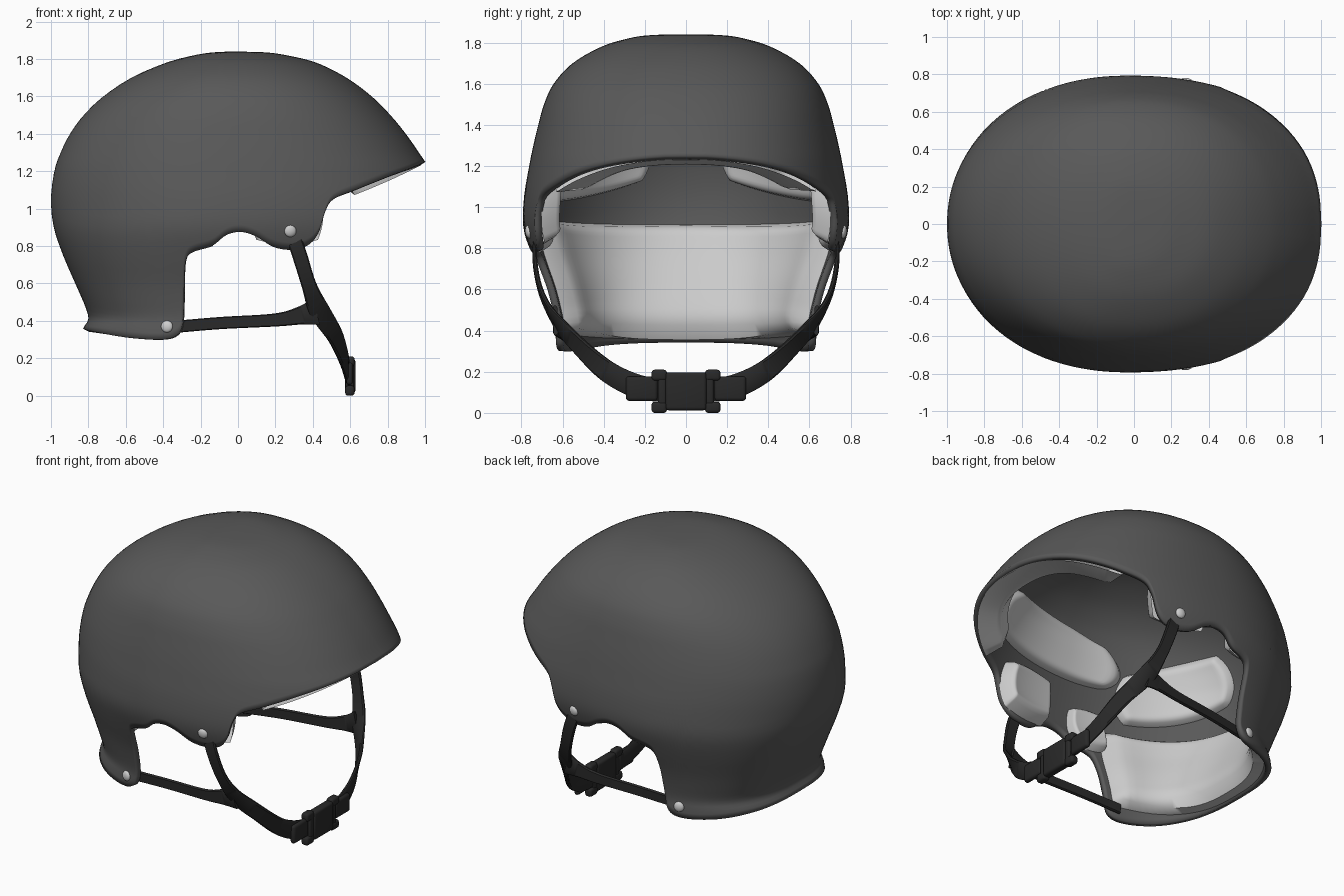
import bpy, bmesh, math
from mathutils import Vector

if "Cube" in bpy.data.objects:
    bpy.data.objects.remove(bpy.data.objects["Cube"])

XC, NF = -0.03, 2.22


def mat(name, v):
    m = bpy.data.materials.new(name)
    m.diffuse_color = (v, v, v, 1)
    m.use_nodes = True
    m.node_tree.nodes["Principled BSDF"].inputs["Base Color"].default_value = m.diffuse_color
    return m


SHELL, PAD, STRAP, METAL = mat("shell_grey", 0.1), mat("pad_grey", 0.6), mat("strap_black", 0.022), mat("rivet_grey", 0.62)


def finish(name, bm, material, angle=40):
    me = bpy.data.meshes.new(name)
    bm.to_mesh(me)
    bm.free()
    me.materials.append(material)
    ob = bpy.data.objects.new(name, me)
    bpy.context.collection.objects.link(ob)
    bpy.ops.object.select_all(action='DESELECT')
    ob.select_set(True)
    bpy.context.view_layer.objects.active = ob
    bpy.ops.object.shade_smooth_by_angle(angle=math.radians(angle))
    return ob


def spline(pts, t):
    """Catmull-Rom through tuples, t in 0..len-1"""
    i = max(0, min(int(t), len(pts) - 2))
    f = t - i
    p = [pts[max(0, min(i + k, len(pts) - 1))] for k in (-1, 0, 1, 2)]
    return [0.5 * (2 * b + (c - a) * f + (2 * a - 5 * b + 4 * c - d) * f * f + (3 * b - a - 3 * c + d) * f ** 3)
            for a, b, c, d in zip(*p)]


# Shell cross-sections, crown to neck: height, front x, back x, half width
RINGS = [(1.84, XC, XC, 0), (1.836, .14, -.13, .17), (1.82, .26, -.235, .28), (1.78, .42, -.385, .41),
         (1.70, .58, -.57, .55), (1.60, .715, -.72, .643), (1.50, .815, -.825, .69), (1.40, .897, -.898, .718),
         (1.30, .967, -.948, .742), (1.20, 1.03, -.982, .762), (1.05, 1.08, -1.0, .787), (.90, 1.08, -.985, .79),
         (.75, 1.05, -.935, .745), (.60, 1.0, -.87, .69), (.48, .95, -.818, .66), (.41, .92, -.80, .65),
         (.36, .90, -.827, .65), (.28, .90, -.84, .652)]


def exponent(c, z):
    """Superellipse power: front boxier than the back, neck boxier again"""
    return NF if c > 0 else 2.08 + 0.45 * max(0, min(1, (1.0 - z) / 0.5))


def surf(th, u):
    z, xf, xb, w = spline(RINGS, u)
    c, s = math.cos(th), math.sin(th)
    a = (xf - XC) if c > 0 else (XC - xb)
    k = 2 / exponent(c, z)
    return Vector((XC + math.copysign(abs(c) ** k, c) * a, math.copysign(abs(s) ** k, s) * w, z))


def u_at(z):
    lo, hi = 0.0, len(RINGS) - 1.0
    for _ in range(40):
        m = (lo + hi) / 2
        lo, hi = (m, hi) if spline(RINGS, m)[0] > z else (lo, m)
    return lo


def theta_at(x, z):
    _, xf, xb, _ = spline(RINGS, u_at(z))
    a = (xf - XC) if x > XC else (XC - xb)
    return math.acos(math.copysign(min(1, abs(x - XC) / a) ** (exponent(x - XC, z) / 2), x - XC))


def normal(th, u):
    e = 0.02
    n = (surf(th + e, u) - surf(th - e, u)).cross(surf(th, u - e) - surf(th, u + e)).normalized()
    return n if n.dot(surf(th, u) - Vector((0, 0, .9))) > 0 else -n


# Shell rim seen from the side: x, z, azimuth its mesh column reaches at the crown
RIM = [(.998, 1.25, 0), (.985, 1.243, 9), (.93, 1.22, 20), (.80, 1.17, 33), (.64, 1.105, 45), (.51, 1.05, 54),
       (.465, .98, 60), (.43, .87, 65), (.375, .805, 70), (.29, .78, 75), (.19, .795, 80), (.10, .85, 84),
       (.02, .875, 88), (-.06, .86, 92), (-.14, .80, 97), (-.235, .77, 103), (-.275, .735, 109), (-.287, .65, 115),
       (-.29, .50, 122), (-.30, .37, 128), (-.34, .315, 134), (-.43, .30, 141), (-.60, .312, 153),
       (-.75, .338, 166), (-.81, .352, 174), (-.827, .357, 180)]


def build_shell():
    rows, per = 44, 5
    half = []
    total = (len(RIM) - 1) * per
    for i in range(total + 1):
        x, z, top = spline(RIM, i / per)
        th = 0 if i == 0 else math.pi if i == total else theta_at(x, z)
        top, ur = math.radians(top), u_at(z)
        half.append([surf(top + (th - top) * (r / rows) ** 2, ur * r / rows) for r in range(1, rows + 1)])
    cols = half + [[Vector((p.x, -p.y, p.z)) for p in c] for c in half[-2:0:-1]]
    bm = bmesh.new()
    pole = bm.verts.new((XC, 0, 1.84))
    vs = [[bm.verts.new(p) for p in c] for c in cols]
    for k in range(len(vs)):
        a, b = vs[k], vs[(k + 1) % len(vs)]
        bm.faces.new((pole, a[0], b[0]))
        for r in range(rows - 1):
            bm.faces.new((a[r], a[r + 1], b[r + 1], b[r]))
    ob = finish("helmet_shell", bm, SHELL, 50)
    sol = ob.modifiers.new("thickness", 'SOLIDIFY')
    sol.thickness, sol.offset = 0.035, -1


build_shell()


def pad(name, th0, th1, z0, z1, thick, drop=0.0, rnd=0.5, slope=0.0, dip=0.0, edge=0.3, flat=1.0):
    """Puffy liner pad lying on the inside of the shell"""
    nu, nv = 36, 24
    bm = bmesh.new()
    grid = []
    for i in range(nu + 1):
        row = []
        for j in range(nv + 1):
            a, b = 2 * i / nu - 1, 2 * j / nv - 1
            e = min((1 - abs(a)) * nu / nv * 1.2, 1 - abs(b))
            p, q = a * math.sqrt(1 - rnd * b * b / 2), b * math.sqrt(1 - rnd * a * a / 2)
            th = math.radians((th0 + th1) / 2 + (th1 - th0) / 2 * p)
            z = (z0 + z1) / 2 + (z1 - z0) / 2 * q - drop * (1 - math.cos(th)) + slope * p
            z -= dip * (1 - p * p) * (q + 1) / 2
            u = u_at(z)
            f = min(1, e / edge)
            n = normal(th, u)
            n.z *= flat
            n.normalize()
            row.append(bm.verts.new(surf(th, u) - n * (0.03 + thick * math.sqrt(1 - (1 - f) ** 2))))
        grid.append(row)
    for i in range(nu):
        for j in range(nv):
            bm.faces.new((grid[i][j], grid[i][j + 1], grid[i + 1][j + 1], grid[i + 1][j]))
    finish(name, bm, PAD, 60)


# Liner pads
pad("brow_pad", -56, 56, 1.24, 1.37, 0.14, drop=0.385, rnd=0.05, edge=0.2, flat=0.4)
pad("neck_pad", 106, 254, 0.375, 0.96, 0.09, rnd=0.12, dip=0.05)
for s, side in ((1, "left"), (-1, "right")):
    pad("ear_pad_" + side, s * 66, s * 86, 0.80, 1.17, 0.10, rnd=0.5)
    pad("rear_ear_pad_" + side, s * 94, s * 109, 0.77, 1.06, 0.07, rnd=0.5)
    pad("side_crown_pad_" + side, s * 45, s * 116, 1.23, 1.56, 0.06, rnd=0.8, slope=-0.05)
    pad("rear_crown_pad_" + side, s * 113, s * 168, 1.05, 1.42, 0.06, rnd=0.6, slope=0.06)


def strap(name, keys, s, thick=0.022):
    """Ribbon along keys (x, y, z, width, normal x, normal y), rounded edges"""
    bm = bmesh.new()
    n = (len(keys) - 1) * 8
    rings = []
    for i in range(n + 1):
        t = i / 8
        k = spline(keys, t)
        d = Vector(spline(keys, min(t + .05, len(keys) - 1))[:3]) - Vector(spline(keys, max(t - .05, 0))[:3])
        out = Vector((k[4], k[5], 0))
        side = d.cross(out).normalized()
        out = side.cross(d).normalized()
        ring = []
        for a, b in ((-1, -.4), (-.85, -1), (.85, -1), (1, -.4), (1, .4), (.85, 1), (-.85, 1), (-1, .4)):
            p = Vector(k[:3]) + side * a * k[3] / 2 + out * b * thick / 2
            ring.append(bm.verts.new((p.x, s * p.y, p.z)))
        rings.append(ring)
    for a, b in zip(rings, rings[1:]):
        for j in range(8):
            bm.faces.new((a[j], a[(j + 1) % 8], b[(j + 1) % 8], b[j]))
    bm.faces.new(rings[0])
    bm.faces.new(rings[-1])
    bmesh.ops.recalc_face_normals(bm, faces=bm.faces)
    finish(name, bm, STRAP)


def block(name, centre, size, bevel):
    bm = bmesh.new()
    bmesh.ops.create_cube(bm, size=1)
    for v in bm.verts:
        v.co = Vector(centre) + Vector([c * d for c, d in zip(v.co, size)])
    bmesh.ops.bevel(bm, geom=bm.edges[:], offset=bevel, segments=3, affect='EDGES', profile=0.5)
    finish(name, bm, STRAP)


def rivet(name, x, z, s):
    th, u = theta_at(x, z), u_at(z)
    p, n = surf(th, u), normal(th, u)
    q = Vector((n.x, n.y, n.z * .6)).to_track_quat('Z', 'Y')
    bm = bmesh.new()
    bmesh.ops.create_uvsphere(bm, u_segments=24, v_segments=12, radius=1)
    for v in bm.verts:
        c = p + q @ Vector((v.co.x * .032, v.co.y * .032, v.co.z * .016))
        v.co = (c.x, s * c.y, c.z)
    if s < 0:
        bmesh.ops.reverse_faces(bm, faces=bm.faces)
    finish(name, bm, METAL)


# Chin harness: straps, clip halves and rivets on each side
for s, side in ((1, "left"), (-1, "right")):
    strap("chin_strap_" + side, [(.285, .725, .88, .08, 0, 1), (.33, .735, .75, .08, 0, 1),
                                 (.38, .705, .59, .08, 0, 1), (.435, .635, .455, .11, .1, 1),
                                 (.52, .515, .32, .10, .6, .9), (.567, .38, .20, .105, 1, .45),
                                 (.585, .24, .13, .115, 1, .1), (.595, .12, .11, .115, 1, 0)], s)
    strap("rear_strap_" + side, [(-.37, .572, .365, .065, 0, 1), (-.1, .60, .388, .065, 0, 1),
                                 (.2, .625, .405, .07, 0, 1), (.34, .635, .43, .10, 0, 1),
                                 (.42, .635, .45, .15, .1, 1)], s)
    block("strap_loop_" + side, (.597, s * .215, .118), (.036, .155, .12), .017)
    block("buckle_clip_upper_" + side, (.598, s * .13, .183), (.05, .075, .054), .015)
    block("buckle_clip_lower_" + side, (.598, s * .13, .027), (.05, .075, .054), .015)
    block("buckle_bar_" + side, (.598, s * .115, .105), (.044, .04, .17), .012)
    rivet("front_rivet_" + side, .28, .88, s)
    rivet("rear_rivet_" + side, -.38, .37, s)
block("buckle_body", (.6, 0, .105), (.056, .2, .185), .016)
